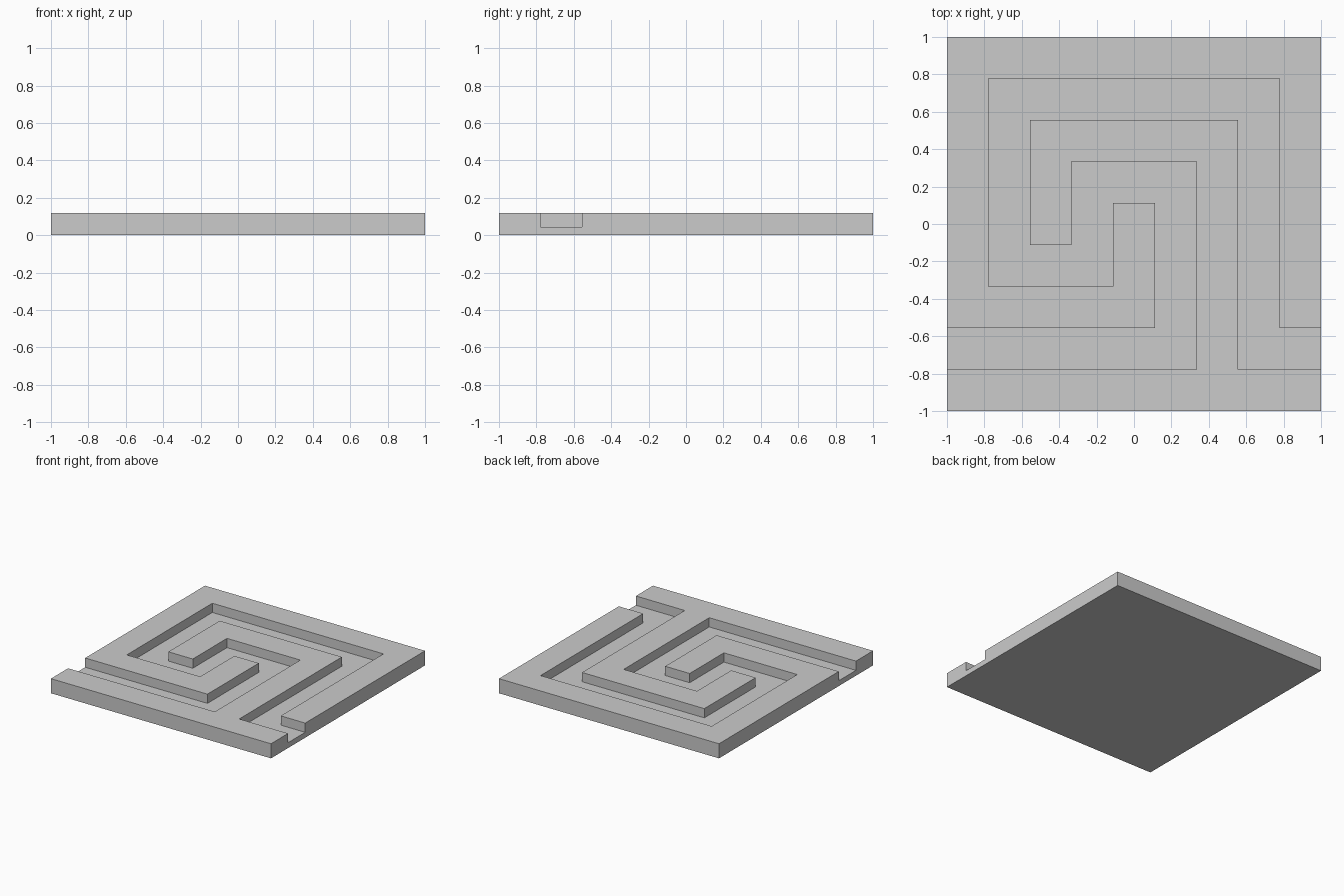
import bpy, bmesh

if "Cube" in bpy.data.objects:
    bpy.data.objects.remove(bpy.data.objects["Cube"])

CELL = 2 / 9      # plan is a 9 x 9 module
TOP = 0.12        # plate height
FLOOR = 0.044     # channel floor height

# Centreline of the meander channel, in modules from the centre
PATH = [(-4.5, -3), (1, -3), (1, 1), (-1, 1), (-1, -1), (-3, -1),
        (-3, 3), (3, 3), (3, -3), (4.5, -3)]


def sign(v):
    return (v > 0) - (v < 0)


def offset(path, d):
    """Shift a right-angled path sideways (left for positive d)."""
    normals = []
    for (x0, y0), (x1, y1) in zip(path, path[1:]):
        normals.append((-sign(y1 - y0), sign(x1 - x0)))
    out = []
    for i, (x, y) in enumerate(path):
        near = {normals[max(i - 1, 0)], normals[min(i, len(normals) - 1)]}
        out.append((x + d * sum(n[0] for n in near),
                    y + d * sum(n[1] for n in near)))
    return out


bm = bmesh.new()


def verts(points, z):
    return [bm.verts.new((x * CELL, y * CELL, z)) for x, y in points]


left, right = offset(PATH, 0.5), offset(PATH, -0.5)
lt, lf = verts(left, TOP), verts(left, FLOOR)
rt, rf = verts(right, TOP), verts(right, FLOOR)
corners = [(-4.5, -4.5), (4.5, -4.5), (4.5, 4.5), (-4.5, 4.5)]
b, t = verts(corners, 0), verts(corners, TOP)

# Raised top on both sides of the channel, and the channel floor
bm.faces.new(lt + [t[2], t[3]])
bm.faces.new(rt[::-1] + [t[0], t[1]])
bm.faces.new(rf + lf[::-1])

# Channel walls
for hi, lo in ((lt, lf), (rt, rf)):
    for i in range(len(hi) - 1):
        bm.faces.new((hi[i], hi[i + 1], lo[i + 1], lo[i]))

# Underside, plain front and back, notched ends
bm.faces.new(b[::-1])
bm.faces.new((b[0], b[1], t[1], t[0]))
bm.faces.new((b[2], b[3], t[3], t[2]))
bm.faces.new((b[1], b[2], t[2], lt[-1], lf[-1], rf[-1], rt[-1], t[1]))
bm.faces.new((b[3], b[0], t[0], rt[0], rf[0], lf[0], lt[0], t[3]))
bmesh.ops.recalc_face_normals(bm, faces=bm.faces)

mesh = bpy.data.meshes.new("meander_tile")
bm.to_mesh(mesh)
bm.free()
bpy.context.collection.objects.link(bpy.data.objects.new("meander_tile", mesh))
